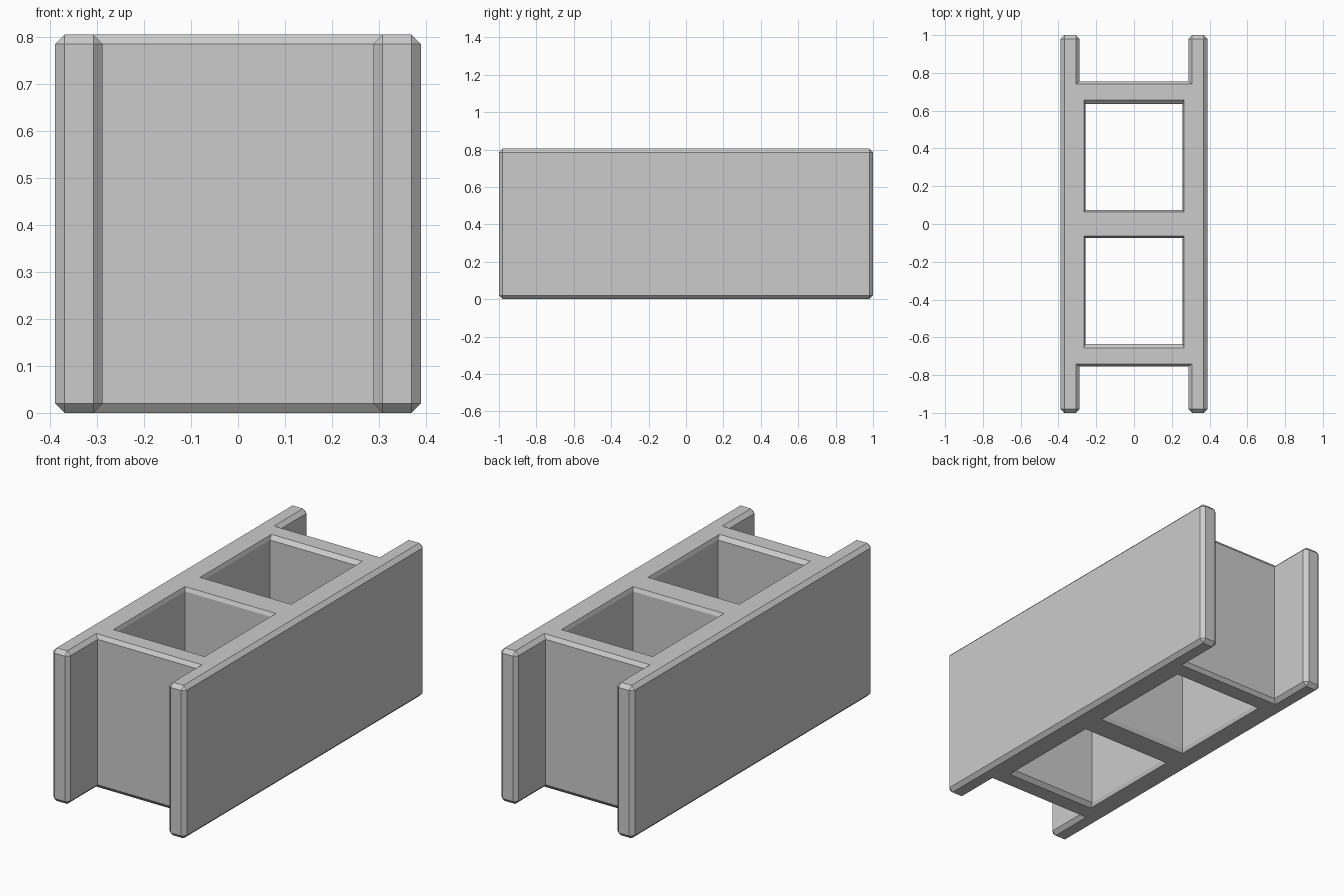
import bpy, bmesh
from mathutils import Vector

if "Cube" in bpy.data.objects:
    bpy.data.objects.remove(bpy.data.objects["Cube"])

HEIGHT, BEVEL = 0.805, 0.02


def mirrored_loop(quarter):
    """Mirror a counter-clockwise first-quadrant profile into a closed loop."""
    half = quarter + [(-x, y) for x, y in reversed(quarter)]
    return half + [(-x, -y) for x, y in half]


def add_wall(bm, body, rim):
    """Skin a vertical wall with chamfered rims; return bottom and top edges."""
    levels = [(rim, 0), (body, BEVEL), (body, HEIGHT - BEVEL), (rim, HEIGHT)]
    rings = [[bm.verts.new((x, y, z)) for x, y in pts] for pts, z in levels]
    n = len(body)
    for low, high in zip(rings, rings[1:]):
        for i in range(n):
            j = (i + 1) % n
            bm.faces.new((low[i], low[j], high[j], high[i]))


def rect(x, y0, y1):
    return [(-x, y0), (x, y0), (x, y1), (-x, y1)]


bm = bmesh.new()

# H-shaped outer wall with chamfered flange ends
body = [(0.389, 0.98), (0.369, 1), (0.308, 1), (0.288, 0.98), (0.288, 0.755)]
rim = [(0.369, 0.98), (0.369, 0.98), (0.308, 0.98), (0.308, 0.98), (0.308, 0.74)]
add_wall(bm, mirrored_loop(body), mirrored_loop(rim))

# Two core holes, flared at both openings
for s in (1, -1):
    add_wall(bm, rect(0.258, s * 0.073, s * 0.635), rect(0.265, s * 0.063, s * 0.656))

# Merge the pinched chamfer corners
bmesh.ops.remove_doubles(bm, verts=bm.verts, dist=1e-4)

# Flat top and bottom around the holes
for z in (0, HEIGHT):
    edges = [e for e in bm.edges if e.is_boundary
             and all(abs(v.co.z - z) < 1e-4 for v in e.verts)]
    bmesh.ops.triangle_fill(bm, use_beauty=True, edges=edges, normal=Vector((0, 0, 1)))
bmesh.ops.recalc_face_normals(bm, faces=bm.faces)

mesh = bpy.data.meshes.new("hollow_block")
bm.to_mesh(mesh)
bm.free()
block = bpy.data.objects.new("hollow_block", mesh)
bpy.context.collection.objects.link(block)
